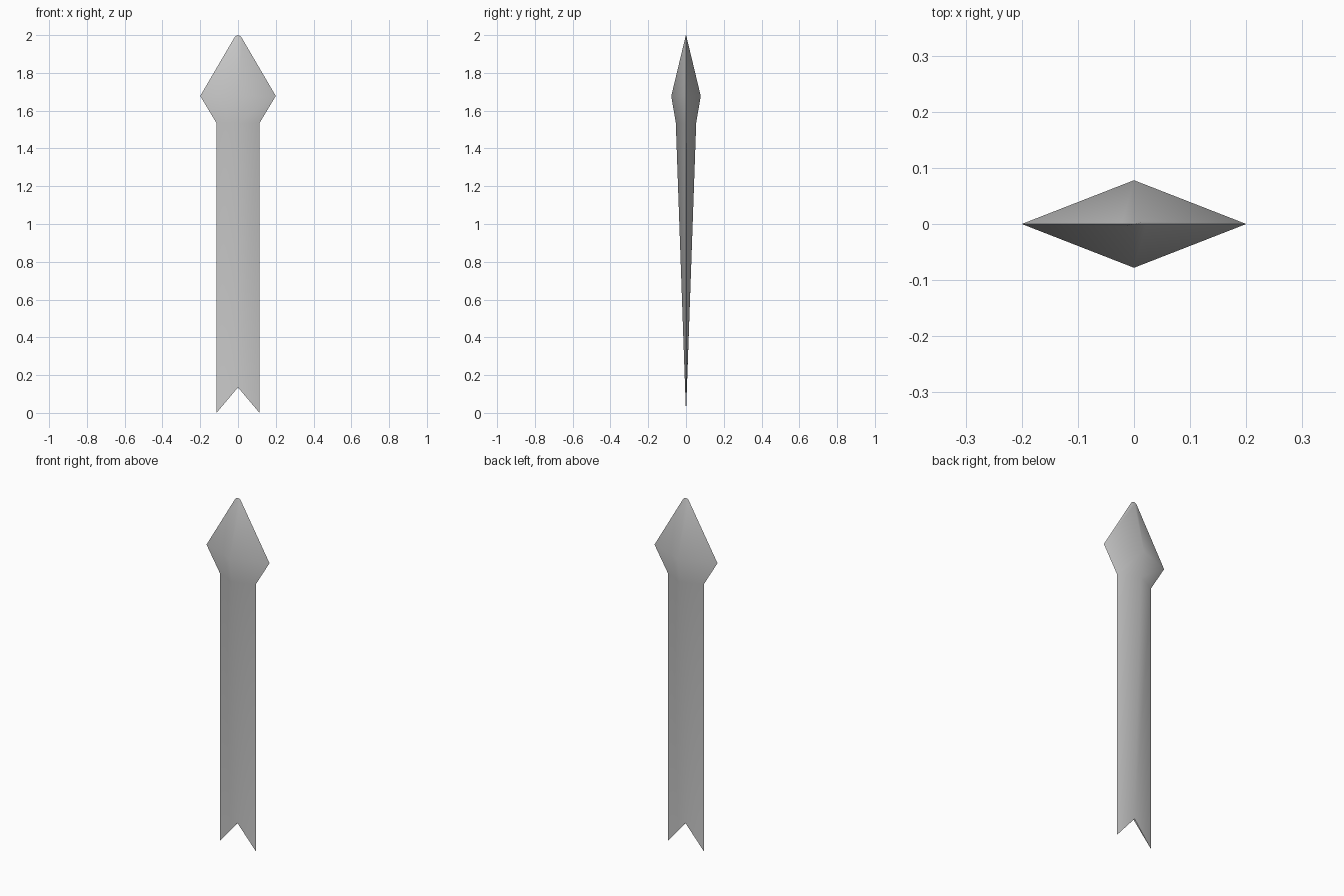
import bpy, bmesh, math

if "Cube" in bpy.data.objects:
    bpy.data.objects.remove(bpy.data.objects["Cube"])

# Diamond cross-sections: half width, half depth, side height, ridge height
sections = [
    (0.114, 0.005, 0.0, 0.135),     # swallow-tail notch
    (0.114, 0.054, 1.535, 1.535),   # top of shaft
    (0.200, 0.078, 1.678, 1.678),   # widest point of head
    (0.022, 0.005, 1.982, 1.982),   # start of rounded tip
    (0.013, 0.002, 1.995, 1.995),
]

bm = bmesh.new()
rings = []
for w, d, zs, zr in sections:
    pts = [(w, 0, zs), (0, d, zr), (-w, 0, zs), (0, -d, zr)]
    rings.append([bm.verts.new(p) for p in pts])

# Skin between sections
for a, b in zip(rings, rings[1:]):
    for i in range(4):
        j = (i + 1) % 4
        bm.faces.new((a[i], a[j], b[j], b[i]))

# Tip cap and notch faces
tip = bm.verts.new((0, 0, 2.0))
for i in range(4):
    bm.faces.new((rings[-1][i], rings[-1][(i + 1) % 4], tip))
right, back, left, front = rings[0]
bm.faces.new((right, front, back))
bm.faces.new((left, back, front))
bmesh.ops.recalc_face_normals(bm, faces=bm.faces[:])

mesh = bpy.data.meshes.new("arrow_blade")
bm.to_mesh(mesh)
bm.free()
blade = bpy.data.objects.new("arrow_blade", mesh)
bpy.context.collection.objects.link(blade)

# Soft central ridge, sharp side edges
bpy.context.view_layer.objects.active = blade
blade.select_set(True)
bpy.ops.object.shade_smooth_by_angle(angle=math.radians(65))
